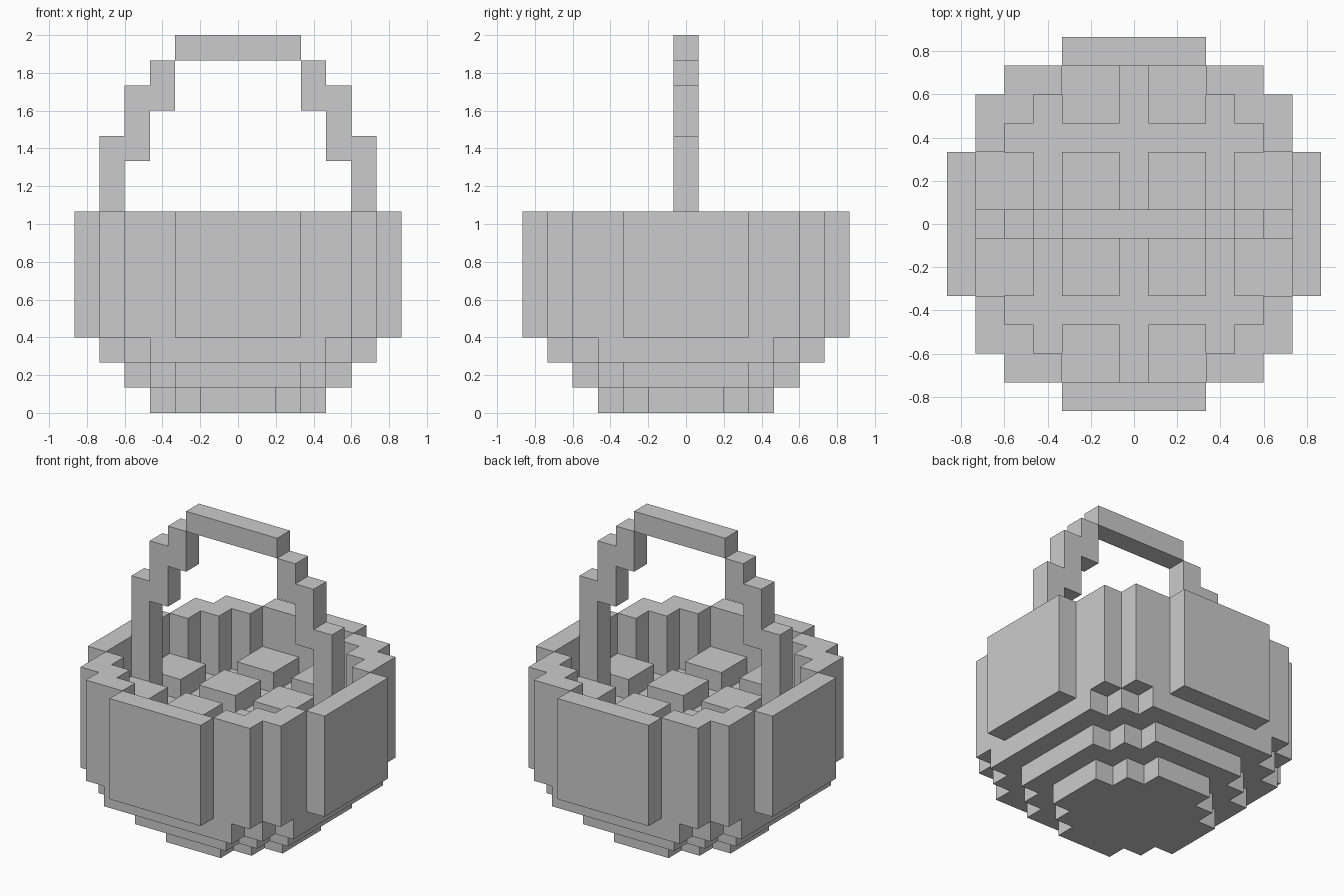
import bpy, bmesh

U = 2 / 15  # one block

if "Cube" in bpy.data.objects:
    bpy.data.objects.remove(bpy.data.objects["Cube"])

grey = bpy.data.materials.new("plain grey")
grey.use_nodes = True
colour = (0.6, 0.6, 0.6, 1)
grey.diffuse_color = colour
grey.node_tree.nodes["Principled BSDF"].inputs["Base Color"].default_value = colour


def prism(name, outline, z0, z1):
    """Extrude an outline, given in blocks, from z0 up to z1."""
    bm = bmesh.new()
    base = bm.faces.new([bm.verts.new((x * U, y * U, z0 * U)) for x, y in outline])
    top = bmesh.ops.extrude_face_region(bm, geom=[base], use_keep_orig=True)["geom"]
    verts = [v for v in top if isinstance(v, bmesh.types.BMVert)]
    bmesh.ops.translate(bm, verts=verts, vec=(0, 0, (z1 - z0) * U))
    bmesh.ops.recalc_face_normals(bm, faces=bm.faces)
    mesh = bpy.data.meshes.new(name)
    bm.to_mesh(mesh)
    bm.free()
    mesh.materials.append(grey)
    obj = bpy.data.objects.new(name, mesh)
    bpy.context.collection.objects.link(obj)
    return obj


def rect(x0, x1, y0, y1):
    return [(x0, y0), (x1, y0), (x1, y1), (x0, y1)]


def turn(points, times):
    for _ in range(times):
        points = [(-y, x) for x, y in points]
    return points


def stepped_disc(half):
    """Square outline whose corners are cut in two one-block steps."""
    corner = [(half, half - 2), (half - 1, half - 2), (half - 1, half - 1),
              (half - 2, half - 1), (half - 2, half)]
    if half > 5:
        corner = [(half - i, half - 3 + i + j) for i in range(4) for j in (0, 1)][:-1]
    return [p for k in range(4) for p in turn(corner, k)]


# Stepped base
for i, half in enumerate((3.5, 4.5, 5.5)):
    prism(f"base_layer_{i + 1}", stepped_disc(half), i, i + 1)

# Inner floor
prism("inner_floor", stepped_disc(5.5), 3, 5)

# Walls: four flat panels and four zigzag corners
corner = [(5.5, 2.5), (5.5, 4.5), (4.5, 4.5), (4.5, 5.5), (2.5, 5.5),
          (2.5, 4.5), (3.5, 4.5), (3.5, 3.5), (4.5, 3.5), (4.5, 2.5)]
for k, side in enumerate(("left", "back", "right", "front")):
    prism(f"wall_panel_{side}", turn(rect(5.5, 6.5, -2.5, 2.5), k), 3, 8)
    prism(f"wall_corner_{k + 1}", turn(corner, k), 3, 8)

# Blocks lying in the basket
centres = [(x, y) for x in (-4.5, -1.5, 1.5, 4.5) for y in (-4.5, -1.5, 1.5, 4.5)
           if abs(x) + abs(y) < 9]
for i, (x, y) in enumerate(centres):
    prism(f"content_block_{i + 1}", rect(x - 1, x + 1, y - 1, y + 1), 5, 6)

# Handle arch
for side, s in (("left", 1), ("right", -1)):
    for i, (x, z0, z1) in enumerate(((4.5, 5, 11), (3.5, 10, 13), (2.5, 12, 14))):
        outline = rect(min(s * x, s * (x + 1)), max(s * x, s * (x + 1)), -0.5, 0.5)
        prism(f"handle_{side}_{i + 1}", outline, z0, z1)
prism("handle_top", rect(-2.5, 2.5, -0.5, 0.5), 14, 15)
